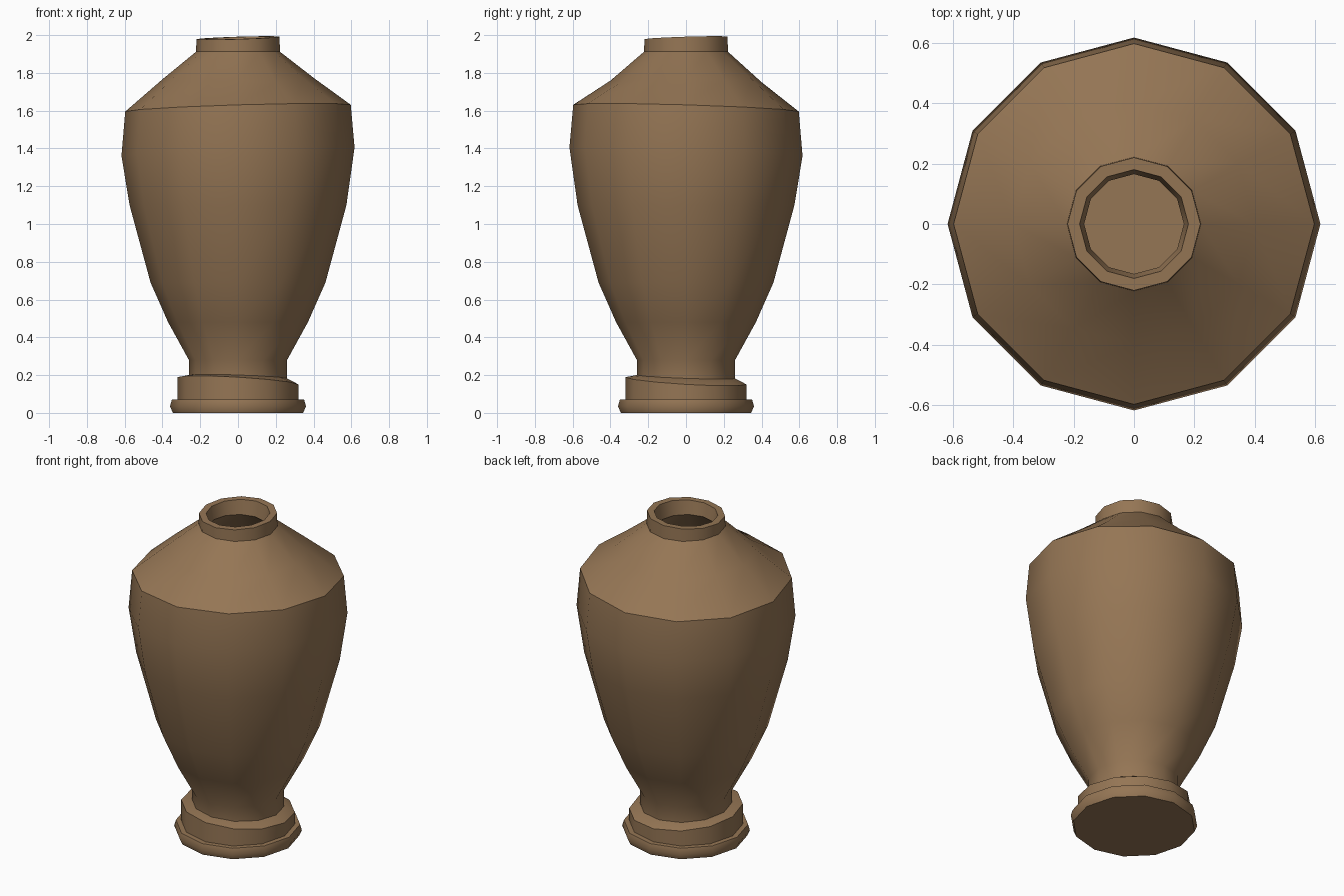
import bpy, bmesh, math, random

if "Cube" in bpy.data.objects:
    bpy.data.objects.remove(bpy.data.objects["Cube"])

random.seed(4)
SIDES = 12

clay = bpy.data.materials.new("brown clay")
clay.diffuse_color = (0.30, 0.18, 0.09, 1)
clay.use_nodes = True
clay.node_tree.nodes["Principled BSDF"].inputs["Base Color"].default_value = clay.diffuse_color


def lathe(name, rings, chipped=(), cap_start=True, cap_end=True):
    """Spin rings of (radius, z, x tilt, y tilt); chipped rings are dented unevenly."""
    bm = bmesh.new()
    loops = []
    for i, (r, z, tx, ty) in enumerate(rings):
        loop = []
        for k in range(SIDES):
            a = 2 * math.pi * k / SIDES
            x, y = r * math.cos(a), r * math.sin(a)
            h = z + tx * x + ty * y
            if i in chipped:
                h -= random.choice((0, 0, 0.005, 0.015, 0.025))
                if k == 8:          # deepest chip, on the front left shoulder
                    h -= 0.03
            loop.append(bm.verts.new((x, y, h)))
        loops.append(loop)
    for a, b in zip(loops, loops[1:]):
        for k in range(SIDES):
            n = (k + 1) % SIDES
            bm.faces.new((a[k], a[n], b[n], b[k]))
    if cap_start:
        bm.faces.new(loops[0][::-1])
    if cap_end:
        bm.faces.new(loops[-1])
    bmesh.ops.recalc_face_normals(bm, faces=bm.faces)
    mesh = bpy.data.meshes.new(name)
    bm.to_mesh(mesh)
    bm.free()
    mesh.materials.append(clay)
    obj = bpy.data.objects.new(name, mesh)
    bpy.context.collection.objects.link(obj)
    bpy.context.view_layer.objects.active = obj
    obj.select_set(True)
    bpy.ops.object.shade_smooth_by_angle(angle=math.radians(40))
    obj.select_set(False)
    return obj


# Flared bottom rim
lathe("base_rim", [(0.345, 0.0, 0, 0), (0.36, 0.035, 0, 0),
                   (0.35, 0.07, 0, 0), (0.31, 0.07, 0, 0)])

# Foot block with a worn, sloping top
lathe("foot", [(0.32, 0.06, 0, 0), (0.32, 0.17, -0.06, -0.06),
               (0.25, 0.195, -0.03, -0.03)])

# Hollow body: outer wall upward, over the lip, then inner wall down to the floor
lathe("body", [
    (0.26, 0.15, 0, 0),
    (0.26, 0.28, 0, 0),
    (0.37, 0.48, 0, 0),
    (0.463, 0.69, 0, 0),
    (0.574, 1.10, 0, 0),
    (0.617, 1.383, 0.035, -0.035),
    (0.597, 1.613, 0.03, -0.03),
    (0.40, 1.77, 0.01, -0.01),
    (0.222, 1.912, 0, 0),
    (0.22, 1.985, 0.03, 0.03),
    (0.18, 1.985, 0.03, 0.03),
    (0.165, 1.90, 0, 0),
    (0.53, 1.58, 0, 0),
    (0.55, 1.38, 0, 0),
    (0.51, 1.10, 0, 0),
    (0.40, 0.69, 0, 0),
    (0.20, 0.32, 0, 0),
], chipped=(7,))
